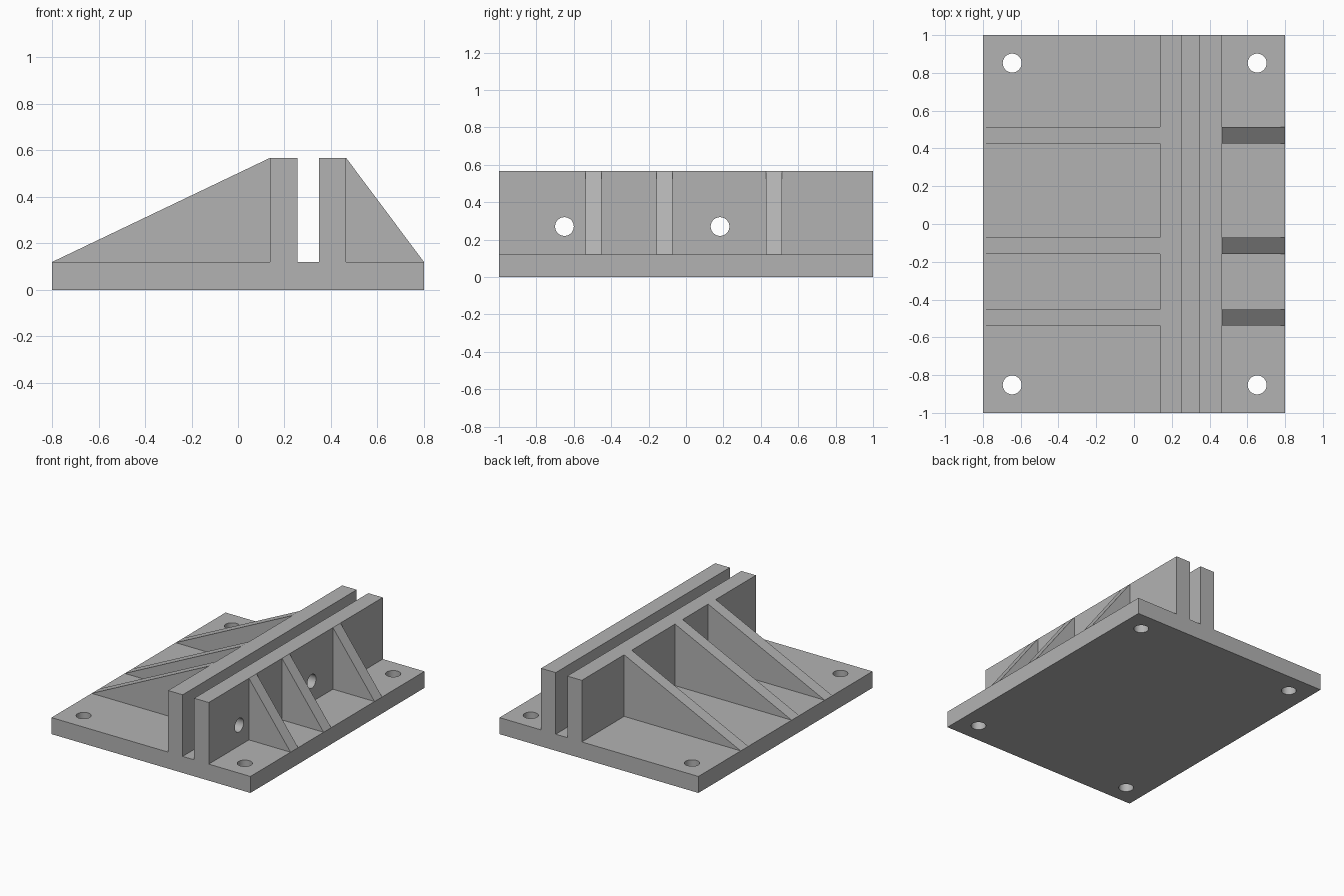
import bpy
import bmesh
from math import pi, radians
from mathutils import Matrix

cube = bpy.data.objects.get("Cube")
if cube:
    bpy.data.objects.remove(cube, do_unlink=True)

# Main dimensions
HALF_X, HALF_Y = 0.8, 1.0
BASE_TOP, WALL_TOP = 0.12, 0.568
LEFT_WALL = (0.138, 0.255)
RIGHT_WALL = (0.348, 0.465)
HOLE_RADIUS = 0.05
RIB_WIDTH = 0.087

grey = bpy.data.materials.new("grey plastic")
grey.use_nodes = True
colour = (0.45, 0.45, 0.45, 1)
grey.diffuse_color = colour
grey.node_tree.nodes["Principled BSDF"].inputs["Base Color"].default_value = colour


def add_object(name, bm):
    bmesh.ops.recalc_face_normals(bm, faces=bm.faces[:])
    mesh = bpy.data.meshes.new(name)
    bm.to_mesh(mesh)
    bm.free()
    mesh.materials.append(grey)
    obj = bpy.data.objects.new(name, mesh)
    bpy.context.collection.objects.link(obj)
    return obj


def extrude_profile(name, points, y_start, y_end):
    """Extrude an outline in the x-z plane along y."""
    bm = bmesh.new()
    face = bm.faces.new([bm.verts.new((x, y_start, z)) for x, z in points])
    result = bmesh.ops.extrude_face_region(bm, geom=[face])
    moved = [v for v in result["geom"] if isinstance(v, bmesh.types.BMVert)]
    bmesh.ops.translate(bm, verts=moved, vec=(0, y_end - y_start, 0))
    return add_object(name, bm)


# Base plate with two parallel walls, as one body
outline = [(-HALF_X, 0), (HALF_X, 0), (HALF_X, BASE_TOP)]
for inner, outer in (RIGHT_WALL, LEFT_WALL):
    outline += [(outer, BASE_TOP), (outer, WALL_TOP),
                (inner, WALL_TOP), (inner, BASE_TOP)]
outline.append((-HALF_X, BASE_TOP))
body = extrude_profile("base_and_walls", outline, -HALF_Y, HALF_Y)

# Bolt holes in the base and pin holes through both walls
drills = bmesh.new()


def drill(matrix, depth):
    bmesh.ops.create_cone(drills, cap_ends=True, segments=48, radius1=HOLE_RADIUS,
                          radius2=HOLE_RADIUS, depth=depth, matrix=matrix)


for x in (-0.645, 0.652):
    for y in (-0.852, 0.852):
        drill(Matrix.Translation((x, y, BASE_TOP / 2)), 0.3)
for y in (-0.65, 0.182):
    drill(Matrix.Translation((0.3, y, 0.27)) @ Matrix.Rotation(pi / 2, 4, "Y"), 0.6)
cutter = add_object("hole_cutter", drills)
cutter.hide_render = True

cut = body.modifiers.new("holes", "BOOLEAN")
cut.operation = "DIFFERENCE"
cut.solver = "EXACT"
cut.object = cutter
bpy.context.view_layer.objects.active = body
body.select_set(True)
bpy.ops.object.modifier_apply(modifier=cut.name)
bpy.data.objects.remove(cutter, do_unlink=True)
bpy.ops.object.shade_smooth_by_angle(angle=radians(30))

# Three triangular ribs bracing each wall
for place, y in (("front", -0.495), ("middle", -0.115), ("back", 0.47)):
    for side, wall_x, edge_x in (("long", LEFT_WALL[0], -HALF_X),
                                 ("short", RIGHT_WALL[1], HALF_X)):
        triangle = [(wall_x, BASE_TOP), (edge_x, BASE_TOP), (wall_x, WALL_TOP)]
        extrude_profile(f"{place}_{side}_rib", triangle,
                        y - RIB_WIDTH / 2, y + RIB_WIDTH / 2)
